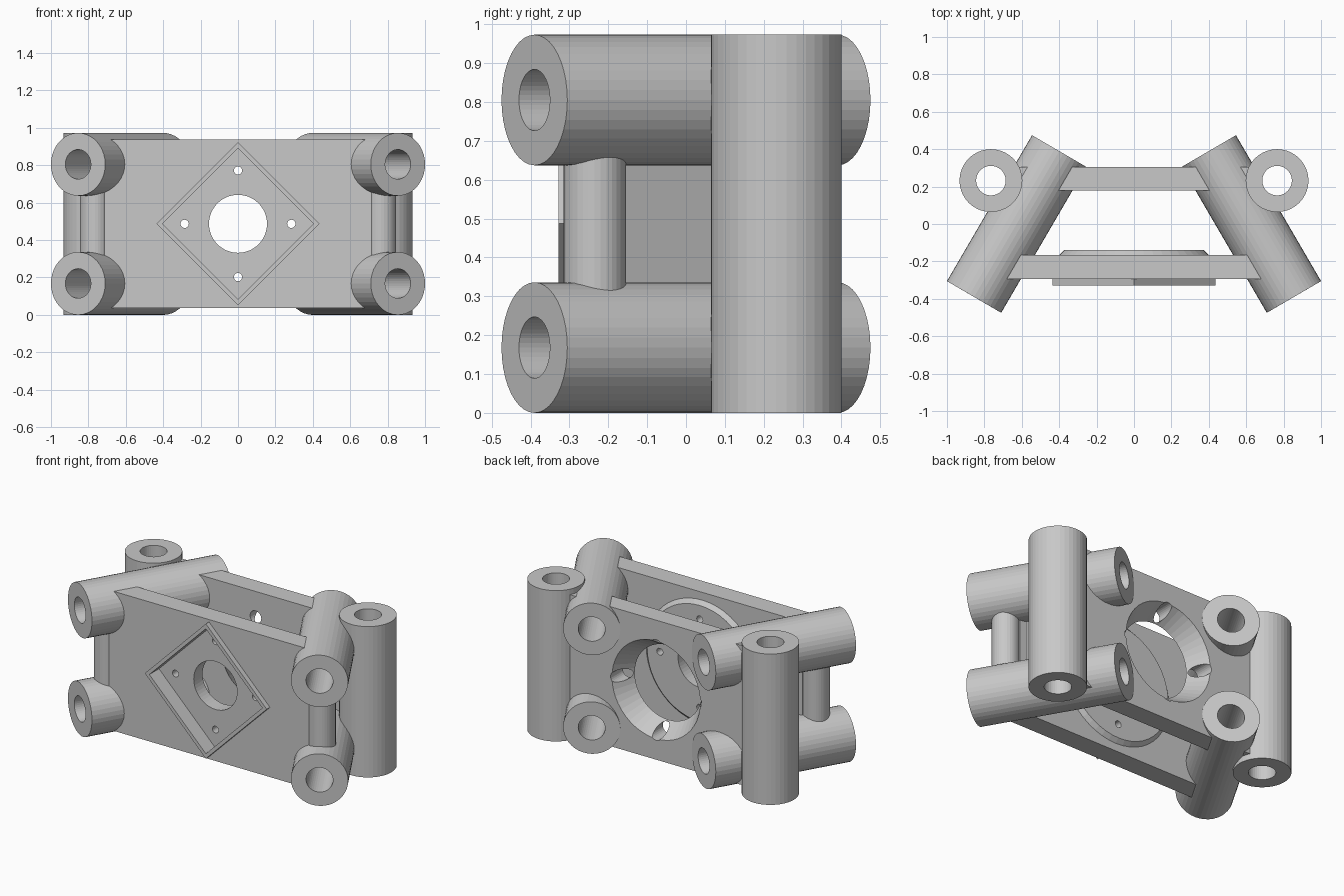
import bpy, bmesh, math
from mathutils import Vector, Matrix

if "Cube" in bpy.data.objects:
    bpy.data.objects.remove(bpy.data.objects["Cube"])

grey = bpy.data.materials.new("plain_grey")
grey.diffuse_color = (0.58, 0.58, 0.58, 1)
grey.use_nodes = True
grey.node_tree.nodes["Principled BSDF"].inputs["Base Color"].default_value = grey.diffuse_color

ZC = 0.487            # height of the plate centre
LEVELS = (0.168, 0.805)
R, BORE = 0.168, 0.079


def finish(name, bm):
    me = bpy.data.meshes.new(name)
    bm.to_mesh(me)
    bm.free()
    ob = bpy.data.objects.new(name, me)
    me.materials.append(grey)
    bpy.context.collection.objects.link(ob)
    return ob


def rod(name, a, b, r1, r2=None, sides=40):
    a, b = Vector(a), Vector(b)
    d = b - a
    m = Matrix.Translation((a + b) / 2) @ d.to_track_quat('Z', 'Y').to_matrix().to_4x4()
    bm = bmesh.new()
    bmesh.ops.create_cone(bm, cap_ends=True, segments=sides, radius1=r1,
                          radius2=r1 if r2 is None else r2, depth=d.length, matrix=m)
    return finish(name, bm)


def box(name, centre, size, turn=0):
    m = (Matrix.Translation(centre) @ Matrix.Rotation(turn, 4, 'Z')
         @ Matrix.Diagonal((*size, 1)))
    bm = bmesh.new()
    bmesh.ops.create_cube(bm, size=1, matrix=m)
    return finish(name, bm)


def combine(body, tool, op):
    mod = body.modifiers.new(op.lower(), 'BOOLEAN')
    mod.operation, mod.solver, mod.object = op, 'EXACT', tool
    bpy.context.view_layer.objects.active = body
    bpy.ops.object.modifier_apply(modifier=mod.name)
    bpy.data.objects.remove(tool)


# front and back plates
body = box("mount_body", (0, -0.23, ZC), (1.43, 0.13, 0.90))
solids = [box("back_plate", (0, 0.2425, ZC), (1.34, 0.125, 0.90))]
cuts = []

# diamond frame on the front, raised disc behind it
solids.append(rod("diamond_frame", (0, -0.328, ZC), (0, -0.25, ZC), 0.435, sides=4))
solids.append(rod("raised_disc", (0, -0.19, ZC), (0, -0.14, ZC), 0.425, 0.375, sides=48))

for s in (-1, 1):
    # slanted tubes, two on each side
    for z in LEVELS:
        a, b = Vector((0.855 * s, -0.39, z)), Vector((0.40 * s, 0.39, z))
        solids.append(rod("slanted_tube", a, b, R))
        e = (b - a) * 0.1
        cuts.append(rod("slanted_bore", a - e, b + e, BORE))
    # upright tube and thin post
    solids.append(rod("upright_tube", (0.765 * s, 0.232, 0), (0.765 * s, 0.232, 0.973), R))
    cuts.append(rod("upright_bore", (0.765 * s, 0.232, -0.1), (0.765 * s, 0.232, 1.1), BORE))
    solids.append(rod("post", (0.765 * s, -0.235, 0.2), (0.765 * s, -0.235, 0.775), 0.08, sides=32))
    # side wall joining the slanted tubes
    solids.append(box("side_wall", (s * (0.6275 - 0.087), -0.05 + 0.04, ZC),
                      (0.06, 0.50, 0.58), turn=s * math.radians(30)))

# pocket, centre hole and flared back opening
cuts.append(rod("pocket", (0, -0.4, ZC), (0, -0.23, ZC), 0.403, sides=4))
cuts.append(rod("centre_hole", (0, -0.4, ZC), (0, -0.1, ZC), 0.155, sides=48))
cuts.append(rod("back_opening", (0, 0.17, ZC), (0, 0.315, ZC), 0.234, 0.321, sides=48))

# screw holes in front, wider access holes behind
for dx, dz in ((1, 0), (-1, 0), (0, 1), (0, -1)):
    x, z = 0.285 * dx, ZC + 0.285 * dz
    cuts.append(rod("screw_hole", (x, -0.4, z), (x, -0.1, z), 0.022, sides=20))
    cuts.append(rod("access_hole", (x, 0.1, z), (x, 0.4, z), 0.04, sides=24))

for ob in solids:
    combine(body, ob, 'UNION')
for ob in cuts:
    combine(body, ob, 'DIFFERENCE')
